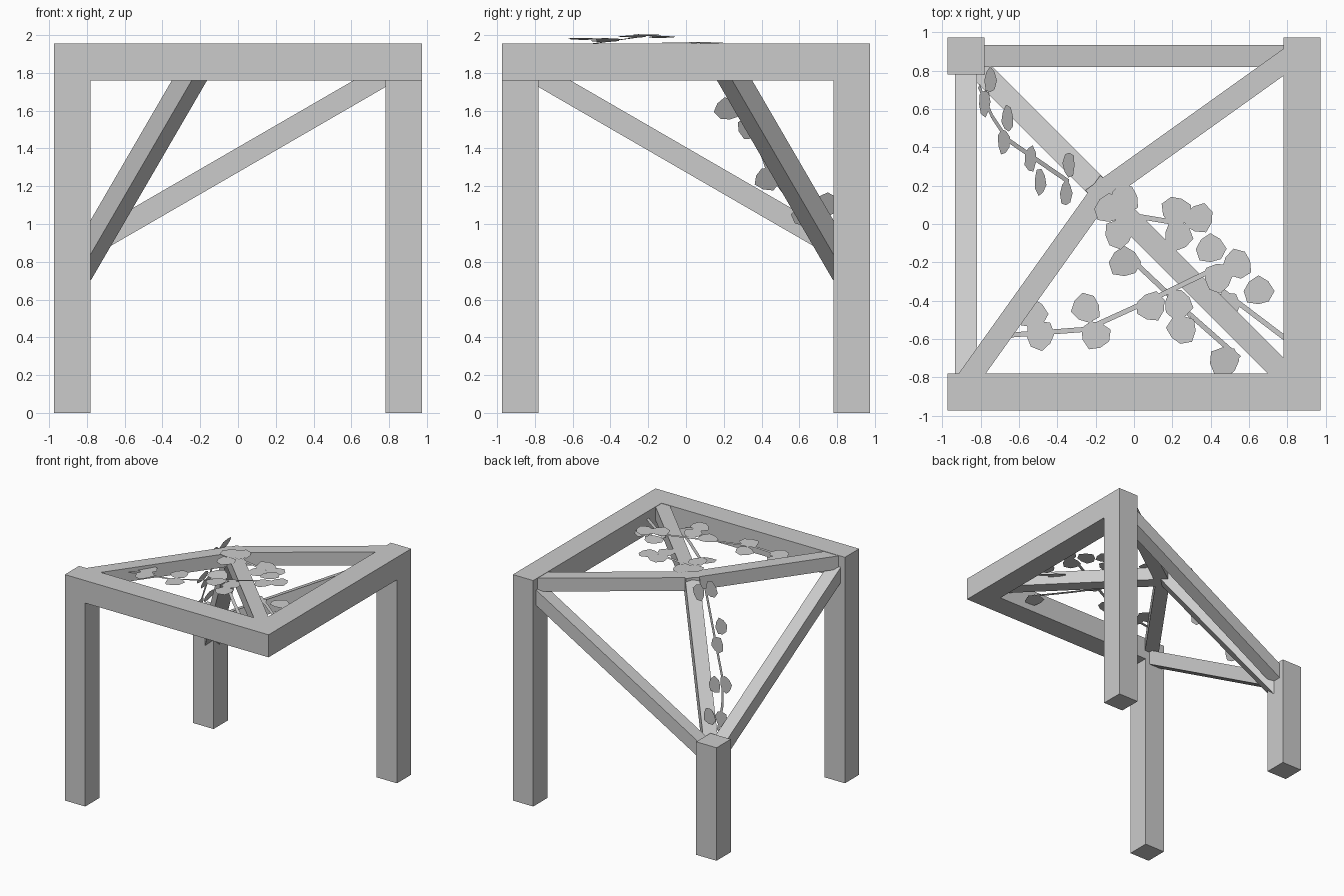
import bpy, bmesh, math
from mathutils import Vector, Matrix

cube = bpy.data.objects.get("Cube")
if cube:
    bpy.data.objects.remove(cube, do_unlink=True)

grey = bpy.data.materials.new("plain_grey")
grey.use_nodes = True
color = (0.6, 0.6, 0.6, 1)
grey.diffuse_color = color
grey.node_tree.nodes["Principled BSDF"].inputs["Base Color"].default_value = color

POST = 0.195   # square section of legs and main rails
BAR = 0.115    # square section of braces
E = 0.975      # half width of the frame
C = E - POST / 2
TOP = 1.955


def finish(bm, name):
    mesh = bpy.data.meshes.new(name)
    bm.to_mesh(mesh)
    bm.free()
    mesh.materials.append(grey)
    obj = bpy.data.objects.new(name, mesh)
    bpy.context.collection.objects.link(obj)


def box(name, lo, hi):
    lo, hi = Vector(lo), Vector(hi)
    bm = bmesh.new()
    bmesh.ops.create_cube(bm, size=1)
    bmesh.ops.scale(bm, vec=hi - lo, verts=bm.verts)
    bmesh.ops.translate(bm, vec=(lo + hi) / 2, verts=bm.verts)
    finish(bm, name)


def bar(name, start, end):
    """Square bar between two points, with level side edges."""
    a, b = Vector(start), Vector(end)
    d = (b - a).normalized()
    side = Vector((0, 0, 1)).cross(d).normalized()
    rot = Matrix((d, side, d.cross(side))).transposed().to_4x4()
    bm = bmesh.new()
    bmesh.ops.create_cube(bm, size=1)
    bmesh.ops.scale(bm, vec=((b - a).length, BAR, BAR), verts=bm.verts)
    bmesh.ops.transform(bm, matrix=Matrix.Translation((a + b) / 2) @ rot, verts=bm.verts)
    finish(bm, name)


def vine(name, plane, stem, leaves, radius, width=0.026):
    """Flat stem and leaves on the plane z = base + sx * x + sy * y."""
    base, sx, sy = plane
    tx = Vector((1, 0, sx)).normalized()
    ty = Vector((0, 1, sy)).normalized()

    def on(p):
        return Vector((p[0], p[1], base + sx * p[0] + sy * p[1]))
    normal = tx.cross(ty).normalized()
    bm = bmesh.new()
    for p, q in zip(stem, stem[1:]):
        a, b = on(p), on(q)
        s = normal.cross(b - a).normalized() * width / 2
        bm.faces.new([bm.verts.new(v) for v in (a - s, b - s, b + s, a + s)])
    shape = (1.1, 0.95, 1.08, 0.92, 1.02, 1.1, 0.9, 1.0)
    for i, p in enumerate(leaves):
        ring = []
        for k, r in enumerate(shape):
            ang = math.tau * k / len(shape) + i * 0.9
            ring.append(bm.verts.new(on(p) + (tx * math.cos(ang) + ty * math.sin(ang)) * r * radius))
        bm.faces.new(ring)
    finish(bm, name)


# Legs: two tall, one half height
box("front_right_leg", (-E, -E, 0), (POST - E, POST - E, TOP))
box("back_left_leg", (E - POST, E - POST, 0), (E, E, TOP))
box("short_back_leg", (-E, E - POST, 0), (POST - E, E, TOP / 2))

# Main rails meeting at the unsupported corner
box("front_rail", (POST - E, -E, TOP - POST), (E, POST - E, TOP))
box("side_rail", (E - POST, POST - E, TOP - POST), (E, E - POST, TOP))

# Level bars meeting at the inner node
N = 0.17
level = TOP - BAR / 2 - 0.003
node = (-N, N, level)
bar("right_node_bar", (-0.88, -0.83, level), (-0.13, 0.22, level))
bar("left_node_bar", (0.83, 0.88, level), (-0.22, 0.13, level))
bar("corner_node_bar", (0.82, -0.82, level), node)

# Rising braces from the short leg
bar("node_brace", (-0.85, 0.85, 0.74), (-N, N, 1.91))
bar("back_brace", (-0.83, C, 0.86), (0.83, C, 1.82))
bar("side_brace", (-C, 0.83, 0.86), (-C, -0.83, 1.82))

# Climbing vine beside the rising brace
vine("climbing_vine", (2.56, 1.945, 0),
     [(-0.81, 0.72), (-0.74, 0.56), (-0.66, 0.44), (-0.5, 0.33), (-0.34, 0.22)],
     [(-0.75, 0.75), (-0.78, 0.63), (-0.66, 0.55), (-0.68, 0.43),
      (-0.54, 0.34), (-0.49, 0.22), (-0.34, 0.31), (-0.355, 0.16)], 0.068)

# Spreading vines over the top
vine("long_vine", (1.963, 0.068, 0),
     [(-0.65, -0.58), (-0.25, -0.55), (0.08, -0.4), (0.45, -0.22)],
     [(-0.53, -0.47), (-0.49, -0.58), (-0.25, -0.44), (-0.2, -0.58), (0.09, -0.43),
      (0.23, -0.42), (0.25, -0.55), (0.4, -0.13), (0.44, -0.28), (0.54, -0.21)], 0.076)
vine("node_vine", (1.957, -0.03, 0),
     [(-0.1, 0.06), (0.2, 0.01), (0.34, 0.03)],
     [(-0.13, 0.08), (-0.08, -0.05), (-0.05, 0.13), (0.22, 0.07),
      (0.34, 0.03), (0.23, -0.06)], 0.076)
vine("corner_vine", (1.92, -0.05, 0.1),
     [(-0.06, -0.14), (0.3, -0.48), (0.55, -0.7)],
     [(-0.05, -0.2), (0.47, -0.72)], 0.08)
vine("side_vine", (1.93, -0.05, 0),
     [(0.45, -0.34), (0.82, -0.62)],
     [(0.65, -0.35), (0.48, -0.43)], 0.076)
